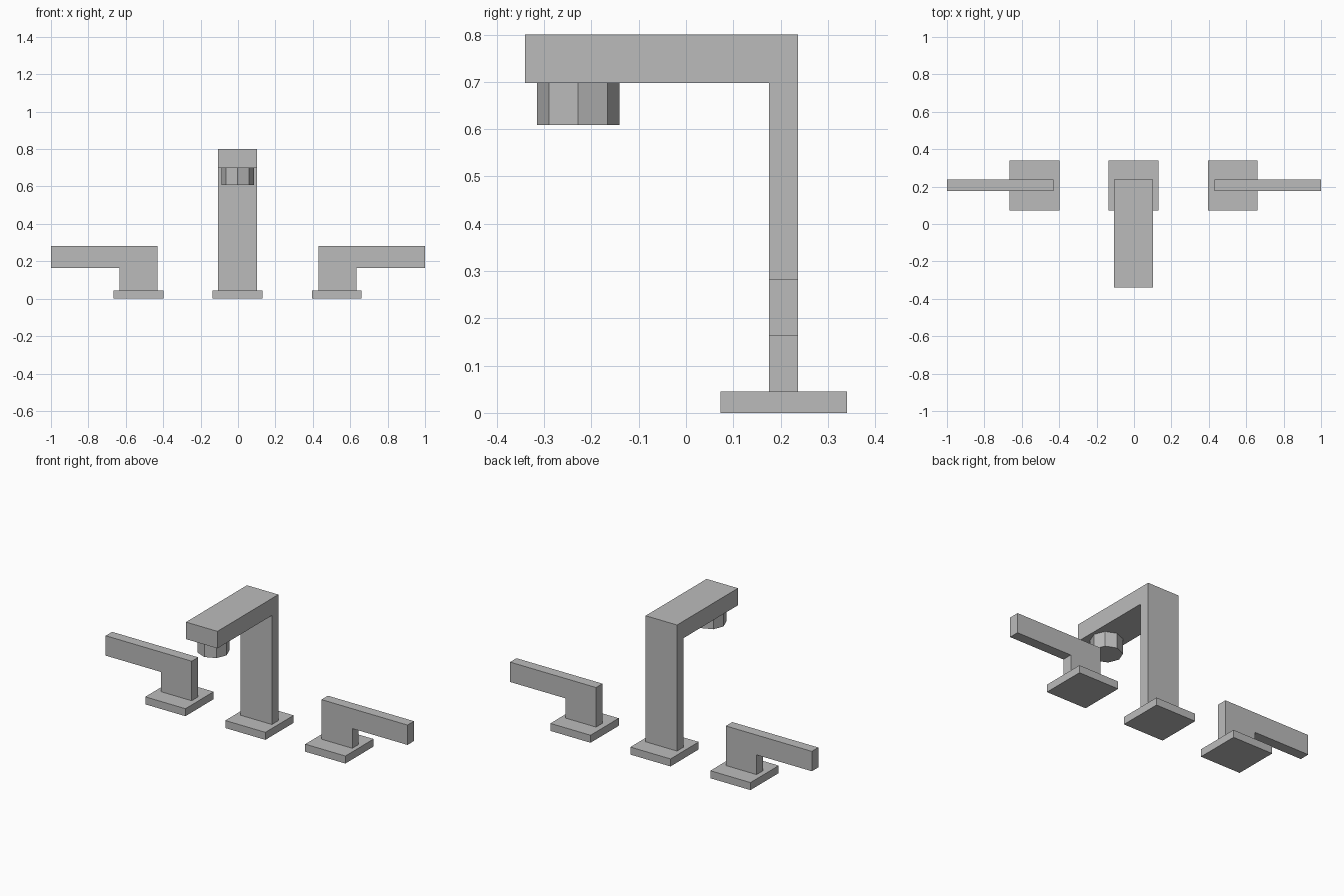
import bpy
import bmesh
import math
from mathutils import Matrix

cube = bpy.data.objects.get("Cube")
if cube:
    bpy.data.objects.remove(cube, do_unlink=True)

metal = bpy.data.materials.new("satin_grey_metal")
metal.use_nodes = True
GREY = (0.5, 0.5, 0.5, 1.0)
metal.diffuse_color = GREY
metal.node_tree.nodes["Principled BSDF"].inputs["Base Color"].default_value = GREY


def finish(name, bm):
    bmesh.ops.recalc_face_normals(bm, faces=bm.faces)
    mesh = bpy.data.meshes.new(name)
    bm.to_mesh(mesh)
    bm.free()
    mesh.materials.append(metal)
    obj = bpy.data.objects.new(name, mesh)
    bpy.context.collection.objects.link(obj)
    return obj


def extrude_profile(name, points, offset):
    """Fill a flat outline and extrude it into a solid."""
    bm = bmesh.new()
    face = bm.faces.new([bm.verts.new(p) for p in points])
    ext = bmesh.ops.extrude_face_region(bm, geom=[face], use_keep_orig=True)
    moved = [v for v in ext["geom"] if isinstance(v, bmesh.types.BMVert)]
    bmesh.ops.translate(bm, verts=moved, vec=offset)
    return finish(name, bm)


MID = -0.0025                    # x of the spout centre line
BACK, FRONT = 0.237, 0.176       # depth of the column and handles
PLATE_TOP = 0.045


# Square base plates
def base_plate(name, x):
    h = 0.133
    y0, y1 = 0.073, 0.34
    extrude_profile(name, [(x - h, y0, 0), (x + h, y0, 0),
                           (x + h, y1, 0), (x - h, y1, 0)], (0, 0, PLATE_TOP))


# Spout: upright column with a forward arm, one L-shaped solid
HALF = 0.104
outline = [(BACK, PLATE_TOP), (BACK, 0.8), (-0.34, 0.8),
           (-0.34, 0.698), (FRONT, 0.698), (FRONT, PLATE_TOP)]
extrude_profile("spout", [(MID - HALF, y, z) for y, z in outline], (2 * HALF, 0, 0))
base_plate("spout_base", MID)

# Octagonal outlet under the arm
bm = bmesh.new()
bmesh.ops.create_cone(bm, cap_ends=True, segments=8, radius1=0.087, radius2=0.087,
                      depth=0.089, matrix=Matrix.Translation((MID, -0.228, 0.6535)))
# Keep a corner on the front centre line
low = min(bm.verts, key=lambda v: v.co.y).co
if abs(low.x - MID) > 0.01:
    bmesh.ops.rotate(bm, verts=bm.verts, cent=(MID, -0.228, 0),
                     matrix=Matrix.Rotation(math.pi / 8, 3, "Z"))
finish("spout_outlet", bm)

# Lever handles, mirrored, each on its own plate
lever = [(0.43, PLATE_TOP), (0.634, PLATE_TOP), (0.634, 0.163),
         (1.0, 0.163), (1.0, 0.282), (0.43, 0.282)]
for side, sign in (("left", 1), ("right", -1)):
    extrude_profile(side + "_handle", [(sign * x, FRONT, z) for x, z in lever],
                    (0, BACK - FRONT, 0))
    base_plate(side + "_handle_base", MID + sign * 0.53)
